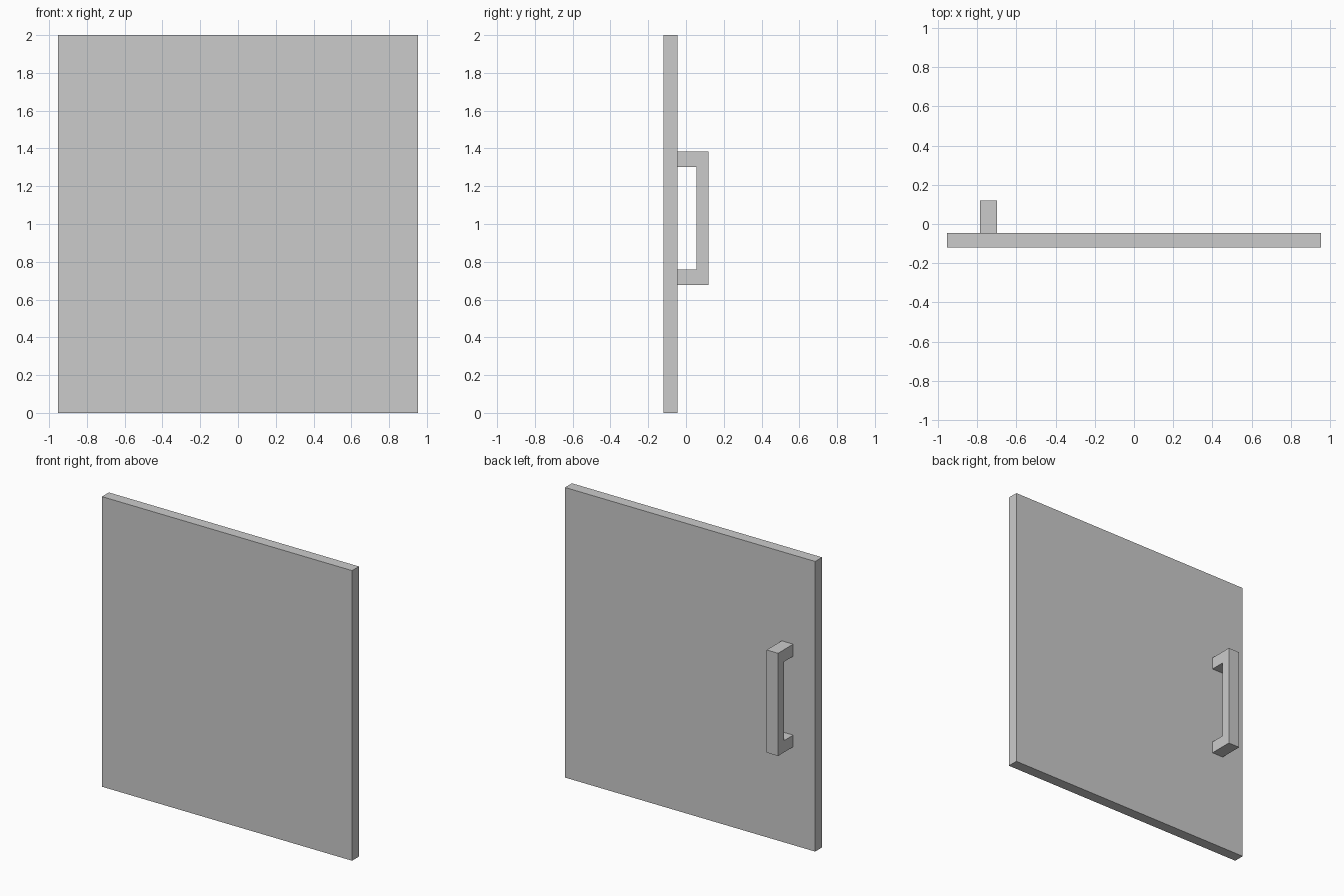
import bpy, bmesh

if "Cube" in bpy.data.objects:
    bpy.data.objects.remove(bpy.data.objects["Cube"])


def extrude_profile(name, profile, x0, x1):
    """Extrude a closed (y, z) profile along x from x0 to x1."""
    bm = bmesh.new()
    face = bm.faces.new([bm.verts.new((x0, y, z)) for y, z in profile])
    result = bmesh.ops.extrude_face_region(bm, geom=[face])
    moved = [v for v in result["geom"] if isinstance(v, bmesh.types.BMVert)]
    bmesh.ops.translate(bm, verts=moved, vec=(x1 - x0, 0, 0))
    bmesh.ops.recalc_face_normals(bm, faces=bm.faces)
    mesh = bpy.data.meshes.new(name)
    bm.to_mesh(mesh)
    bm.free()
    obj = bpy.data.objects.new(name, mesh)
    bpy.context.collection.objects.link(obj)
    return obj


FRONT, BACK, GRIP_IN, GRIP_OUT = -0.12, -0.045, 0.055, 0.12

# Flat door panel
extrude_profile("door_panel", [(FRONT, 0), (BACK, 0), (BACK, 2), (FRONT, 2)],
                -0.954, 0.954)

# C-shaped pull handle on the back face
extrude_profile("pull_handle",
                [(BACK, 0.677), (GRIP_OUT, 0.677), (GRIP_OUT, 1.385), (BACK, 1.385),
                 (BACK, 1.302), (GRIP_IN, 1.302), (GRIP_IN, 0.758), (BACK, 0.758)],
                -0.786, -0.699)
